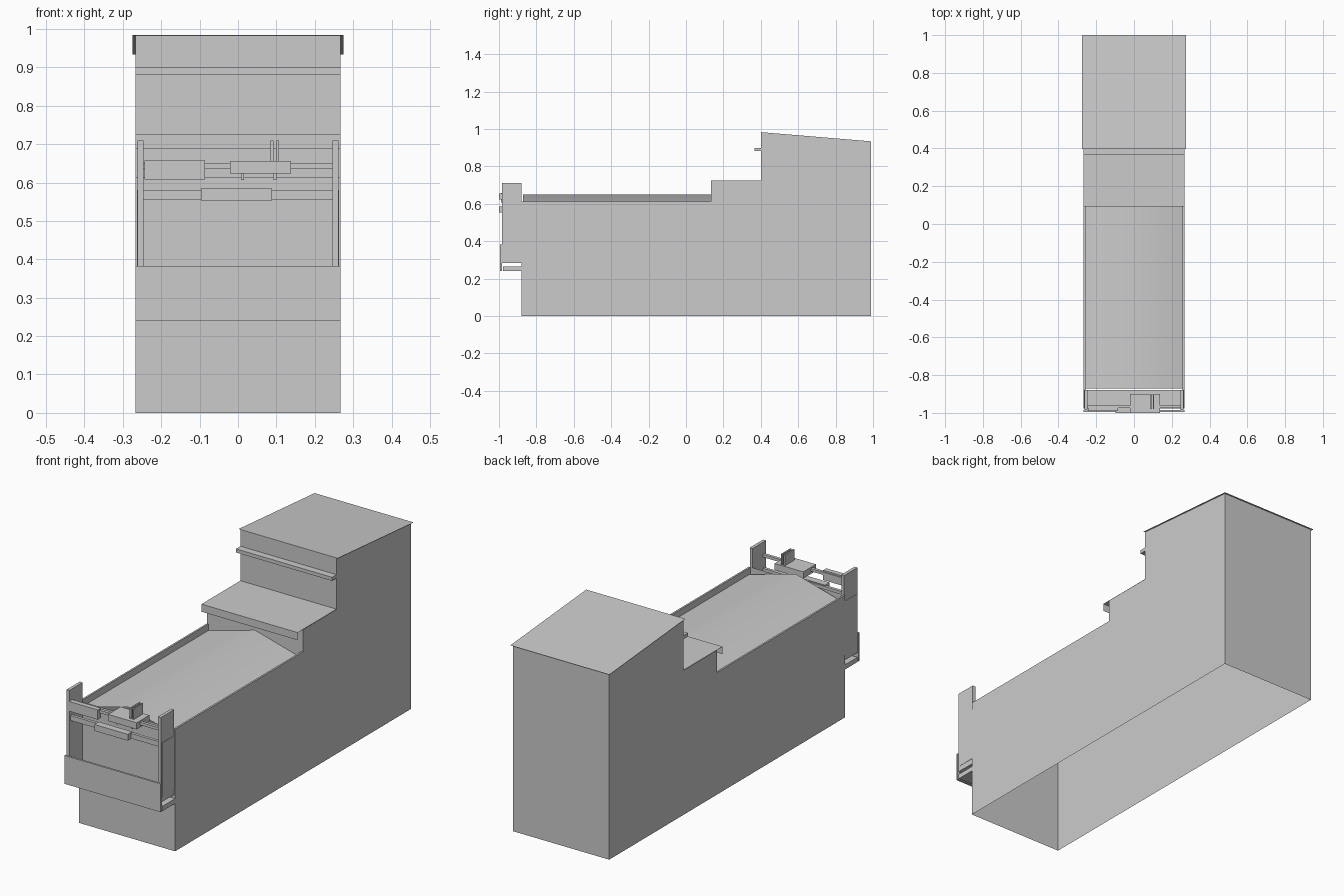
import bpy
import bmesh
import math

if "Cube" in bpy.data.objects:
    bpy.data.objects.remove(bpy.data.objects["Cube"])


def prism(name, pts, lo, hi, axis="x", caps=True, closed=True):
    """Extrude a 2D profile: axis x takes (y, z) points, axis y takes (x, z)."""
    bm = bmesh.new()

    def co(p, d):
        return (d, p[0], p[1]) if axis == "x" else (p[0], d, p[1])

    a = [bm.verts.new(co(p, lo)) for p in pts]
    b = [bm.verts.new(co(p, hi)) for p in pts]
    if caps:
        bm.faces.new(a)
        bm.faces.new(b)
    n = len(pts)
    for i in range(n if closed else n - 1):
        j = (i + 1) % n
        bm.faces.new((a[i], a[j], b[j], b[i]))
    bmesh.ops.recalc_face_normals(bm, faces=bm.faces)
    me = bpy.data.meshes.new(name)
    bm.to_mesh(me)
    bm.free()
    ob = bpy.data.objects.new(name, me)
    bpy.context.collection.objects.link(ob)
    return ob


def sheet(name, pts, lo, hi, axis="x"):
    """Thin open surface swept from a polyline."""
    return prism(name, pts, lo, hi, axis, caps=False, closed=False)


def panel(name, x, pts):
    """Flat thin side panel from a (y, z) outline."""
    me = bpy.data.meshes.new(name)
    me.from_pydata([(x, y, z) for y, z in pts], [], [tuple(range(len(pts)))])
    ob = bpy.data.objects.new(name, me)
    bpy.context.collection.objects.link(ob)
    return ob


def box(name, x, y, z):
    return prism(name, [(y[0], z[0]), (y[1], z[0]), (y[1], z[1]), (y[0], z[1])], *x)


def mirror_x(ob):
    ob.modifiers.new("mirror", "MIRROR").use_axis[0] = True
    return ob


W, IN = 0.267, 0.258
FRONT, STEP, TOWER, BACK = -0.88, 0.135, 0.40, 0.99

# hollow cabinet, open underneath: stepped sides, front, riser, tower front, back
mirror_x(panel("side_wall", W, [(FRONT, 0), (BACK, 0), (BACK, 0.934), (TOWER, 0.983),
                                (TOWER, 0.725), (STEP, 0.725), (STEP, 0.613),
                                (FRONT, 0.613)]))
sheet("front_wall", [(FRONT, 0), (FRONT, 0.613)], -W, W)
sheet("step_riser", [(STEP, 0.57), (STEP, 0.725)], -W, W)
sheet("tower_front", [(TOWER, 0.725), (TOWER, 0.983)], -W, W)
sheet("back_wall", [(BACK, 0), (BACK, 0.934)], -W, W)

# rim along the top of each side wall
mirror_x(sheet("side_rim", [(W, 0.613), (IN, 0.613), (IN, 0.575)], FRONT, STEP, "y"))

# softly shaded ridged bed
bed = sheet("ridged_bed", [(IN, 0.58), (0, 0.65), (-IN, 0.58)], -0.872, STEP, "y")
bpy.context.view_layer.objects.active = bed
bed.select_set(True)
bpy.ops.object.shade_smooth_by_angle(angle=math.radians(40))
bed.select_set(False)

# thin sloping roof, folded step ledge and upper shelf
sheet("roof", [(0.398, 0.984), (1.0, 0.934)], -0.275, 0.275)
sheet("step_ledge", [(0.092, 0.688), (0.092, 0.726), (TOWER, 0.726)], -W, W)
box("upper_shelf", (-W, W), (0.365, TOWER), (0.881, 0.899))

# front bracket: side cheeks, cover plates, apron and floor
mirror_x(box("front_cheek", (0.246, 0.262), (-0.985, FRONT), (0.283, 0.71)))
mirror_x(box("cheek_plate", (0.26, 0.2635), (-0.975, FRONT), (0.31, 0.58)))
box("front_apron", (-W, W), (-0.995, -0.985), (0.24, 0.382))
box("bracket_floor", (-W, W), (-0.978, FRONT), (0.24, 0.264))

# cross rails between the cheeks
for name, z in (("upper_rail", (0.636, 0.65)), ("lower_rail", (0.555, 0.568)),
                ("middle_rail", (0.568, 0.58))):
    box(name, (-0.246, 0.246), (-0.975, -0.96), z)

# mechanism blocks
box("left_block", (-0.244, -0.086), (-0.99, -0.965), (0.608, 0.657))
box("sliding_block", (-0.021, 0.138), (-1.0, -0.90), (0.623, 0.656))
box("lower_block", (-0.097, 0.089), (-1.0, -0.965), (0.553, 0.585))

# upright lever plates and small pins
for x in (0.085, 0.1):
    box("lever_plate", (x, x + 0.007), (-0.98, -0.905), (0.65, 0.71))
for x in (0.008, 0.092):
    box("guide_pin", (x, x + 0.008), (-0.98, -0.96), (0.607, 0.63))
